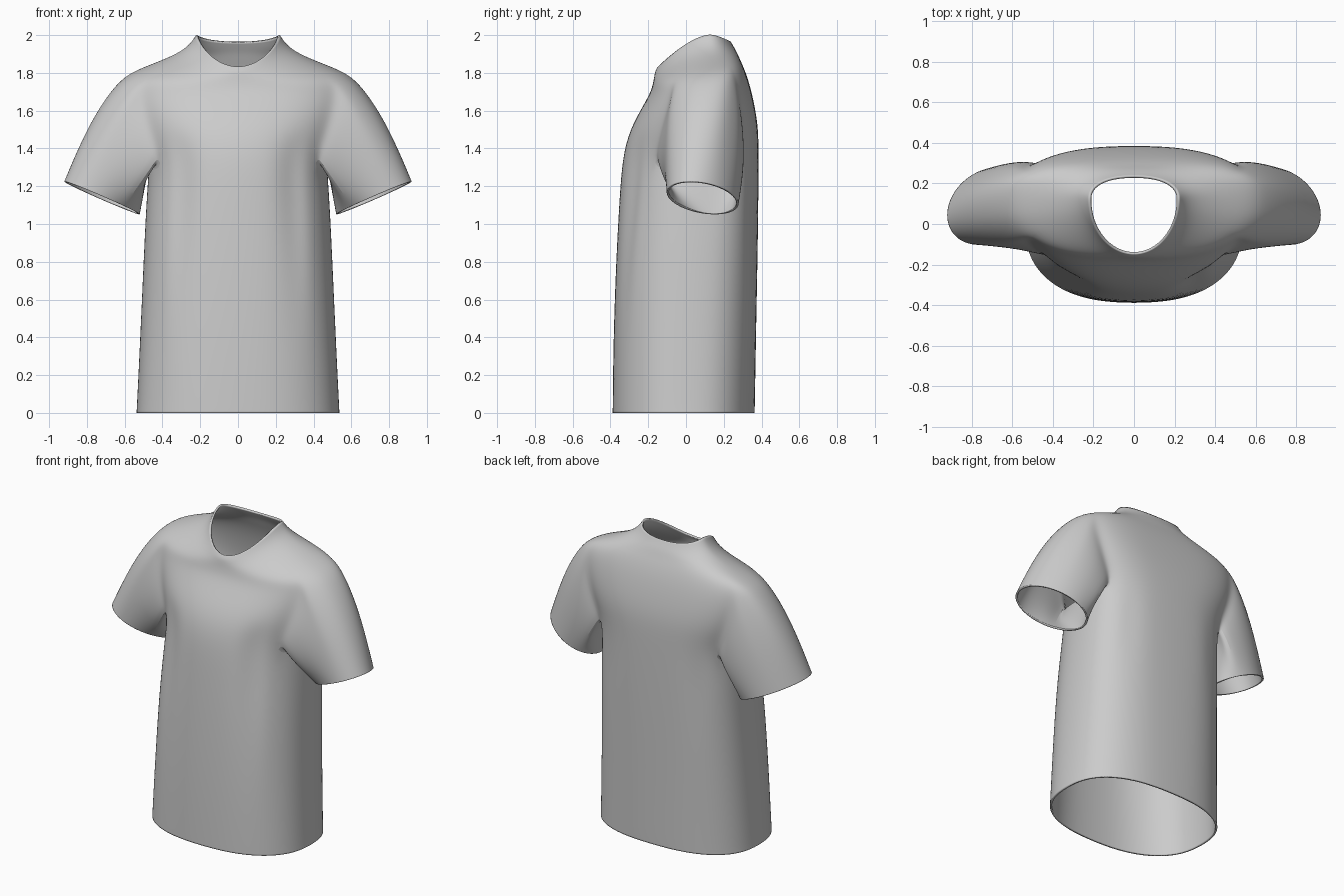
import bpy, bmesh
from math import sin, cos, pi
from mathutils import Vector

if "Cube" in bpy.data.objects:
    bpy.data.objects.remove(bpy.data.objects["Cube"])

# Rings, hem to collar: side point (x, y, z), front (y, z), back (y, z), front / back squareness
RINGS = [
    ((.540, .00, 0.00), (-.390, 0.00), (.365, 0.00), 2.4, 2.5),
    ((.538, .00, 0.03), (-.390, 0.03), (.366, 0.03), 2.4, 2.5),
    ((.520, .01, 0.40), (-.386, 0.40), (.372, 0.40), 2.4, 2.6),
    ((.502, .03, 0.80), (-.372, 0.80), (.380, 0.80), 2.4, 2.7),
    ((.488, .06, 1.10), (-.355, 1.12), (.384, 1.10), 2.3, 2.8),
    ((.472, .09, 1.32), (-.338, 1.36), (.386, 1.36), 2.3, 2.8),
    ((.535, .10, 1.46), (-.298, 1.50), (.384, 1.50), 2.3, 3.0),
    ((.575, .11, 1.58), (-.238, 1.61), (.366, 1.62), 2.4, 3.2),
    ((.600, .12, 1.70), (-.192, 1.69), (.338, 1.74), 2.4, 3.2),
    ((.585, .13, 1.795), (-.178, 1.735), (.310, 1.82), 2.4, 3.0),
    ((.450, .13, 1.848), (-.172, 1.765), (.287, 1.87), 2.3, 2.7),
    ((.320, .13, 1.902), (-.168, 1.790), (.270, 1.91), 2.1, 2.4),
    ((.252, .13, 1.955), (-.163, 1.812), (.252, 1.94), 2.0, 2.3),
    ((.222, .12, 2.005), (-.150, 1.832), (.238, 1.965), 2.0, 2.3),
]
H = 8                 # columns run from front centre (-H) to back centre (+H)
LOW, TOP, ARM = 5, 9, 3   # armhole rows and half width in columns
FOLDS = {(3, -5): .012, (4, -5): .026, (5, -5): .025, (3, -4): -.006, (4, 5): -.010}


def ring_point(ring, c):
    side, front, back, nf, nb = ring
    a = pi / 2 * c / H
    end, n = (back, nb) if c > 0 else (front, nf)
    w = abs(sin(a)) ** (2 / n)
    x = 0 if abs(c) == H else side[0] * cos(a) ** (2 / n)
    return Vector((x, side[1] + w * (end[0] - side[1]),
                   side[2] + w ** 1.5 * (end[1] - side[2])))


bm = bmesh.new()

# Half of the body, leaving the armhole open
grid = {}
for r, ring in enumerate(RINGS):
    for c in range(-H, H + 1):
        if LOW < r < TOP and abs(c) < ARM:
            continue
        p = ring_point(ring, c)
        p.y += FOLDS.get((r, c), 0)
        grid[r, c] = bm.verts.new(p)
for r in range(len(RINGS) - 1):
    for c in range(-H, H):
        if LOW <= r < TOP and -ARM <= c < ARM:
            continue
        bm.faces.new((grid[r, c], grid[r, c + 1], grid[r + 1, c + 1], grid[r + 1, c]))

# Sleeve: loft from the armhole edge to the tilted cuff
keys = [(TOP, c) for c in range(0, ARM)]
keys += [(r, ARM) for r in range(TOP, LOW, -1)]
keys += [(LOW, c) for c in range(ARM, -ARM, -1)]
keys += [(r, -ARM) for r in range(LOW, TOP)]
keys += [(TOP, c) for c in range(-ARM, 0)]
armhole = [grid[k] for k in keys]
count = len(armhole)
centre, up, across = Vector((.72, .088, 1.138)), Vector((.203, -.045, .088)), Vector((0, .188, -.01))
previous = armhole
for t in (.14, .32, .54, .77, .97, 1):
    current = []
    for k, v in enumerate(armhole):
        a = 2 * pi * k / count
        cuff = centre + up * cos(a) + across * sin(a)
        p = v.co.lerp(cuff, t)
        swell = sin(pi * t ** .75)
        p += Vector((.035 * max(cos(a), 0), .022 * sin(a), .02 * max(cos(a), 0))) * swell
        current.append(bm.verts.new(p))
    for k in range(count):
        j = (k + 1) % count
        bm.faces.new((previous[k], current[k], current[j], previous[j]))
    previous = current

mesh = bpy.data.meshes.new("shirt")
bm.to_mesh(mesh)
bm.free()
shirt = bpy.data.objects.new("shirt", mesh)
bpy.context.collection.objects.link(shirt)

# Mirror, smooth and give the cloth thickness
mirror = shirt.modifiers.new("mirror", 'MIRROR')
mirror.use_clip = True
subd = shirt.modifiers.new("smooth", 'SUBSURF')
subd.levels = subd.render_levels = 2
cloth = shirt.modifiers.new("cloth", 'SOLIDIFY')
cloth.thickness = .012
cloth.offset = -1

bpy.context.view_layer.objects.active = shirt
shirt.select_set(True)
bpy.ops.object.shade_smooth_by_angle(angle=pi / 3)
